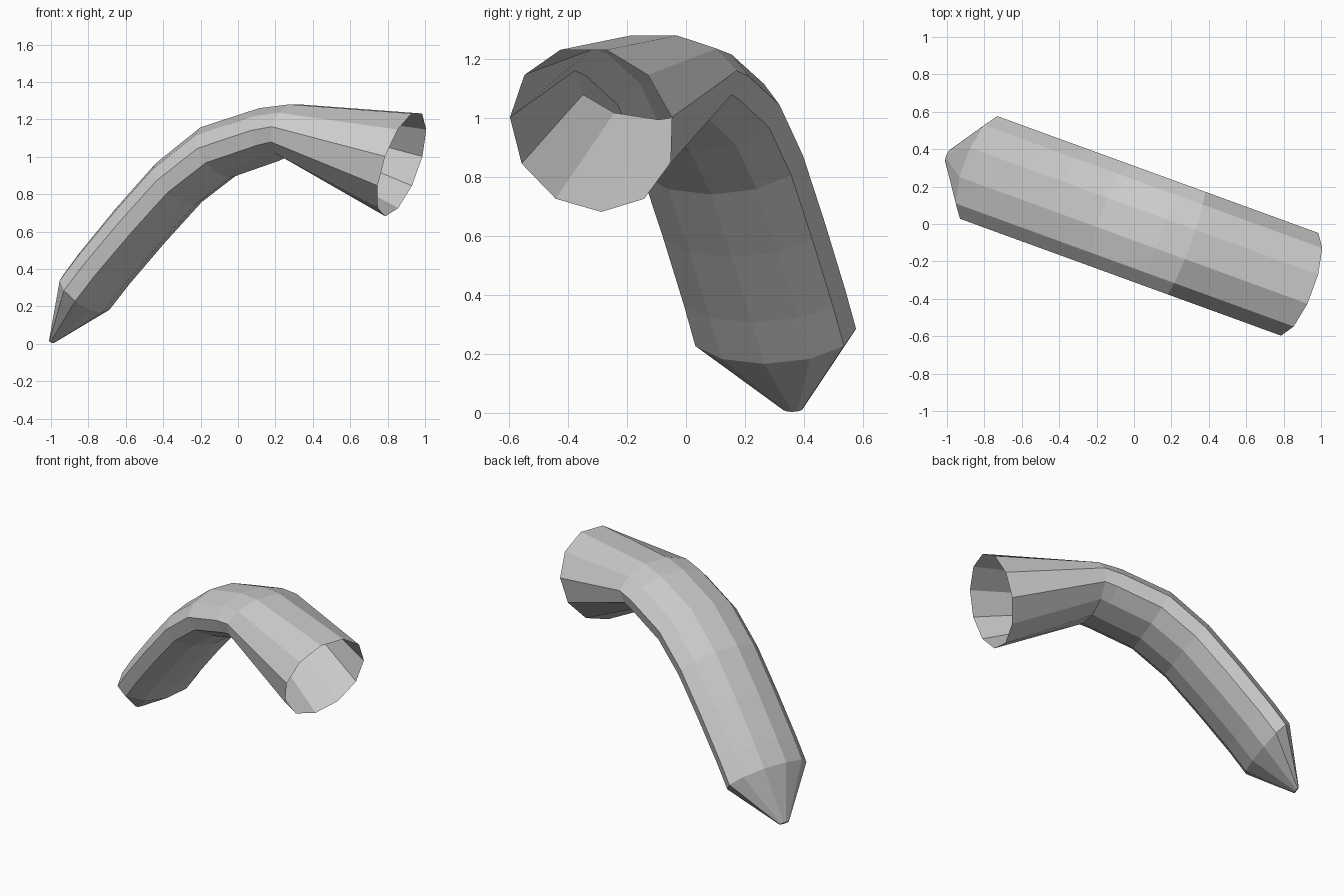
import bpy, bmesh, math

if "Cube" in bpy.data.objects:
    bpy.data.objects.remove(bpy.data.objects["Cube"])

SIDES = 11
YAW = math.radians(-20)

# rings along the bend: (distance along, height, half width, half thickness, slope in degrees)
RINGS = [
    (-1.060, 0.012, 0.035, 0.012, 45),   # pinched tip
    (-0.870, 0.270, 0.295, 0.142, 43),
    (-0.765, 0.400, 0.295, 0.143, 49),
    (-0.560, 0.630, 0.295, 0.147, 46),
    (-0.345, 0.855, 0.295, 0.150, 40),
    (-0.115, 1.025, 0.295, 0.155, 27),
    (0.185, 1.120, 0.295, 0.150, 14),
    (0.295, 1.140, 0.295, 0.148, -10),
    (0.930, 0.962, 0.295, 0.295, -18),   # round open mouth
]


def ring_points(s, z, width, thick, slope):
    a = math.radians(slope)
    for k in range(SIDES):
        ang = math.tau * k / SIDES
        t = width * math.sin(ang)
        h = -thick * math.cos(ang)
        along = s - math.sin(a) * h
        yield (along * math.cos(YAW) - t * math.sin(YAW),
               along * math.sin(YAW) + t * math.cos(YAW),
               z + math.cos(a) * h)


# bent tube, closed at the tip and open at the mouth
bm = bmesh.new()
rings = [[bm.verts.new(p) for p in ring_points(*r)] for r in RINGS]
for r0, r1 in zip(rings, rings[1:]):
    for k in range(SIDES):
        n = (k + 1) % SIDES
        bm.faces.new((r0[k], r0[n], r1[n], r1[k]))
bm.faces.new(rings[0])
bmesh.ops.recalc_face_normals(bm, faces=bm.faces)
mesh = bpy.data.meshes.new("bent_sleeve")
bm.to_mesh(mesh)
bm.free()
obj = bpy.data.objects.new("bent_sleeve", mesh)
bpy.context.collection.objects.link(obj)
